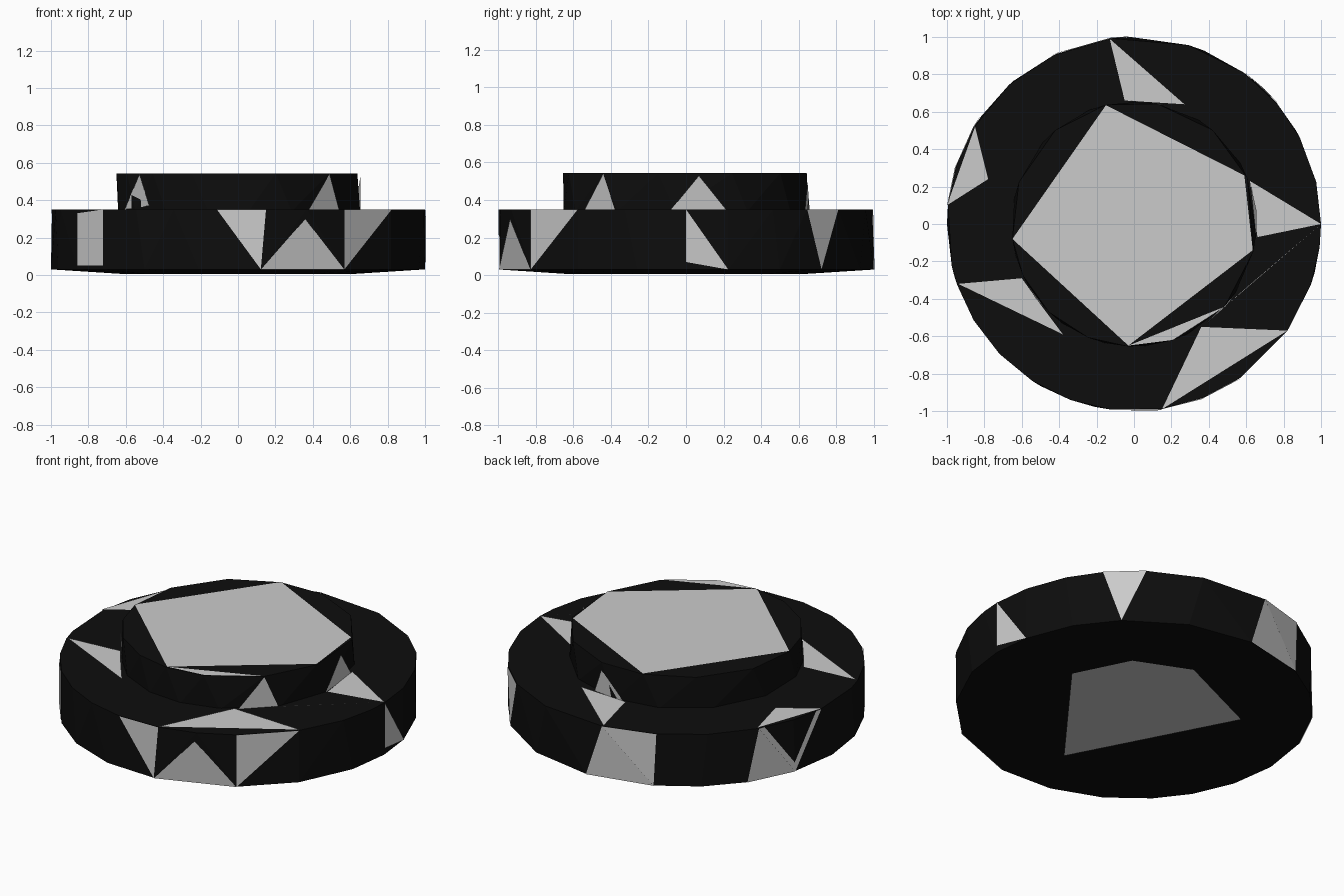
import bpy, bmesh
from math import sin, cos, radians
from mathutils import Vector

if "Cube" in bpy.data.objects:
    bpy.data.objects.remove(bpy.data.objects["Cube"])

black = bpy.data.materials.new("black")
black.diffuse_color = (0.004, 0.004, 0.004, 1)
black.use_nodes = True
black.node_tree.nodes["Principled BSDF"].inputs["Base Color"].default_value = black.diffuse_color


def polar(angle, z, r=1.0):
    a = radians(angle)
    return Vector((r * cos(a), r * sin(a), z))


def finish(bm, name, mat=None):
    mesh = bpy.data.meshes.new(name)
    bm.to_mesh(mesh)
    bm.free()
    ob = bpy.data.objects.new(name, mesh)
    bpy.context.collection.objects.link(ob)
    if mat:
        mesh.materials.append(mat)
    return ob


def drum(name, rings):
    """Faceted disc: convex hull of irregular rings (angles, radius, z)."""
    bm = bmesh.new()
    for angles, r, z in rings:
        for a in angles:
            bm.verts.new(polar(a, z, r))
    res = bmesh.ops.convex_hull(bm, input=bm.verts[:])
    junk = [g for g in res["geom_interior"] if isinstance(g, bmesh.types.BMVert)]
    bmesh.ops.delete(bm, geom=junk, context='VERTS')
    bmesh.ops.recalc_face_normals(bm, faces=bm.faces[:])
    return finish(bm, name, black)


def facets(name, polys, up=None):
    """Pale facets laid just proud of the black body, facing outward (or up/down)."""
    bm = bmesh.new()
    for pts in polys:
        pts = [Vector(p) for p in pts]
        c = sum(pts, Vector()) / len(pts)
        out = Vector((0, 0, up)) if up else Vector((c.x, c.y, 0)).normalized()
        f = bm.faces.new([bm.verts.new(p + out * 0.004) for p in pts])
        f.normal_update()
        if f.normal.dot(out) < 0:
            f.normal_flip()
    return finish(bm, name)


# Lower disc with shallow raised base
T, B = 0.35, 0.03
top_a = [0, 13, 27.6, 40, 54, 73, 97, 115.5, 132, 149, 162, 174, 193, 199, 211,
         224, 237, 250, 263, 278.6, 291.5, 304.5, 325, 341, 353]
bot_a = [0, 13, 30, 46, 68, 91, 114.6, 130, 145, 162.6, 180, 196, 211, 224,
         240, 258, 277, 304.5, 325, 345]
drum("lower_disc", [(top_a, 1, T), (bot_a, 1, B),
                    (range(10, 370, 30), 0.62, 0.005)])

# Upper disc
up_a = [22, 50, 79, 103.5, 130, 160, 187, 205, 226, 248, 267, 288, 318, 347]
drum("upper_disc", [(up_a, 0.655, 0.543), ([a + 8 for a in up_a], 0.655, T - 0.01)])

# Pale facets on the outer wall
facets("outer_wall_facets", [
    [polar(263.5, T), polar(278.6, T), polar(277, B)],
    [polar(277, B), polar(304.5, B), polar(291, 0.3)],
    [polar(304.5, B), polar(304.5, T), polar(325, T)],
    [polar(211, 0.05), polar(224, 0.05), polar(224, T), polar(211, 0.33)],
    [polar(0, T), polar(0, 0.07), polar(13, B)],
    [polar(40, T), polar(54, T), polar(46, B)],
    [polar(97, T), polar(115.5, T), polar(114.6, B)],
    [polar(97, T), polar(114.6, B), polar(91, B)],
    [polar(149, T), polar(174, T), polar(162.6, B)],
    [polar(149, T), polar(162.6, B), polar(145, B)],
])

# Pale facets on the upper wall
R = 0.655
facets("upper_wall_facets", [
    [polar(305, T, R), polar(325, T, R), polar(318, 0.54, R)],
    [polar(353, T, R), polar(19, T, R), polar(6, 0.53, R)],
    [polar(203, T, R), polar(224, 0.37, R), polar(217, 0.54, R)],
    [polar(74, T, R), polar(93, T, R), polar(79, 0.5, R)],
])


# Pale facets on the flat step, the top and the underside
def flat(z, pts):
    return [(x, y, z) for x, y in pts]


facets("step_facets", [flat(T, p) for p in (
    [(-0.13, 0.99), (-0.05, 0.66), (0.27, 0.64)],
    [(0.62, 0.23), (1, 0), (0.66, -0.07)],
    [(1, 0), (0.5, -0.43), (0.59, -0.35)],
    [(-0.94, -0.32), (-0.6, -0.29), (-0.5, -0.43), (-0.38, -0.59)],
    [(0.15, -0.99), (0.36, -0.55), (0.82, -0.57)],
    [(-0.85, 0.52), (-1, 0.1), (-0.78, 0.24)],
)], 1)

facets("top_facets", [
    flat(0.542, [(-0.15, 0.635), (0.59, 0.26), (0.635, -0.14), (-0.03, -0.65), (-0.65, -0.08)]),
    flat(0.542, [(-0.03, -0.65), (0.21, -0.62), (0.49, -0.44)],),
], 1)

side, near = polar(139, 0), polar(49, 0)
under = [side * u + near * v for u, v in
         ((0, 0.6), (0.345, 0.49), (0.6, -0.07), (-0.4, -0.46), (-0.34, 0.46))]
facets("underside_facet", [[p + Vector((0, 0, 0.004)) for p in under]], -1)
